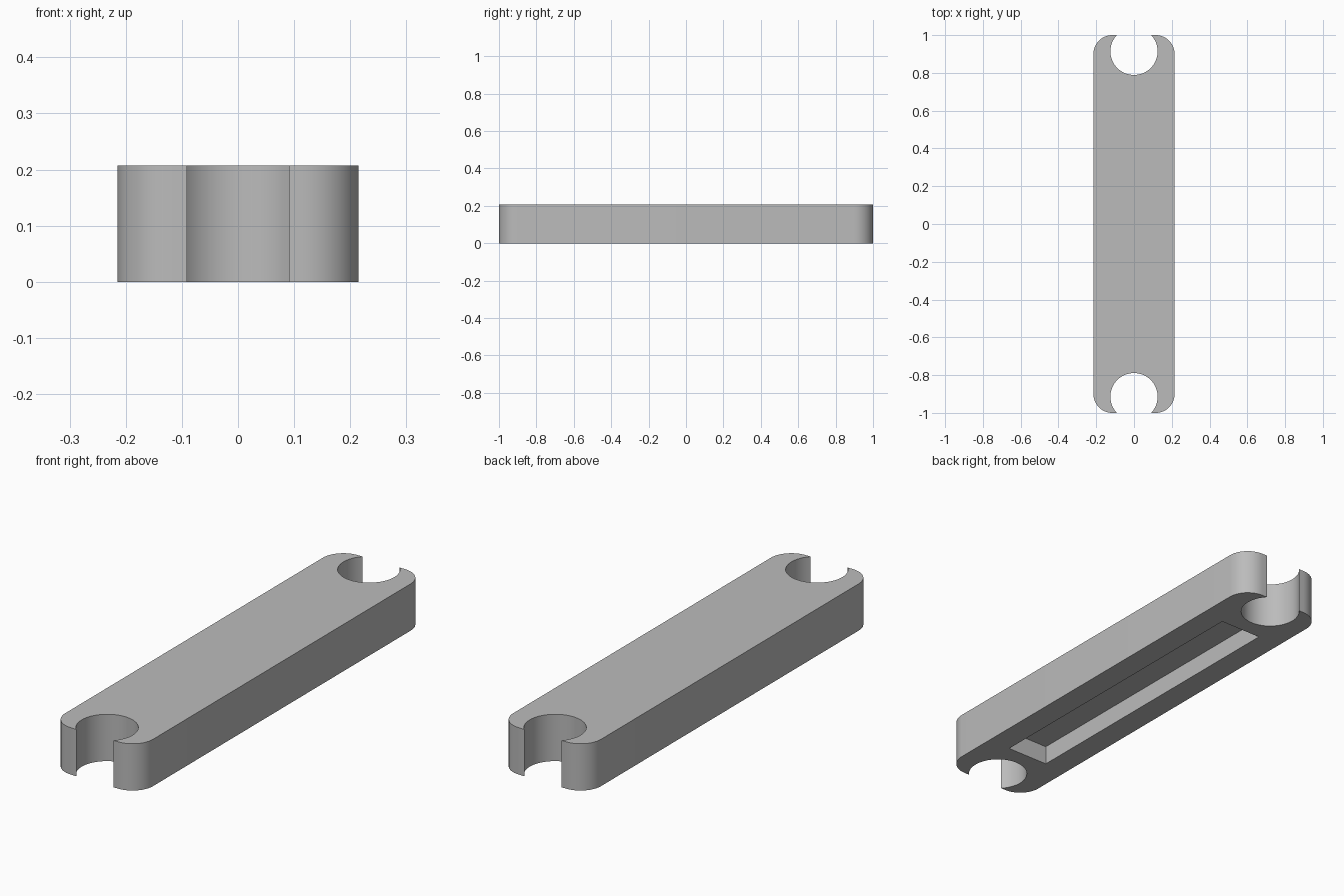
import bpy
import bmesh
from math import asin, cos, sin, pi

HALF_W, HALF_L, HEIGHT = 0.215, 1.0, 0.207
CORNER_R = 0.1
NOTCH_R, NOTCH_Y = 0.125, 0.914
POCKET = (0.103, 0.715, 0.085)   # half width, half length, depth

cube = bpy.data.objects.get("Cube")
if cube:
    bpy.data.objects.remove(cube, do_unlink=True)

grey = bpy.data.materials.new("plain grey")
grey.use_nodes = True
colour = (0.5, 0.5, 0.5, 1)
grey.diffuse_color = colour
grey.node_tree.nodes["Principled BSDF"].inputs["Base Color"].default_value = colour


def arc(cx, cy, r, start, end, steps):
    return [(cx + r * cos(start + (end - start) * i / steps),
             cy + r * sin(start + (end - start) * i / steps))
            for i in range(steps + 1)]


# Half outline at the back end: right corner, round notch, left corner
mouth = asin((HALF_L - NOTCH_Y) / NOTCH_R)
cx, cy = HALF_W - CORNER_R, HALF_L - CORNER_R
end_outline = (arc(cx, cy, CORNER_R, 0, pi / 2, 12)
               + arc(0, NOTCH_Y, NOTCH_R, mouth, -pi - mouth, 48)
               + arc(-cx, cy, CORNER_R, pi / 2, pi, 12))
outline = end_outline + [(-x, -y) for x, y in end_outline]

# Solid bar extruded from the outline
bm = bmesh.new()
base = bm.faces.new([bm.verts.new((x, y, 0)) for x, y in outline])
top = bmesh.ops.extrude_face_region(bm, geom=[base], use_keep_orig=True)
bmesh.ops.translate(bm, vec=(0, 0, HEIGHT),
                    verts=[g for g in top["geom"] if isinstance(g, bmesh.types.BMVert)])
bmesh.ops.recalc_face_normals(bm, faces=bm.faces)
mesh = bpy.data.meshes.new("bar_body")
bm.to_mesh(mesh)
bm.free()
body = bpy.data.objects.new("bar_body", mesh)
bpy.context.collection.objects.link(body)
mesh.materials.append(grey)

# Rectangular pocket cut into the underside
px, py, depth = POCKET
bpy.ops.mesh.primitive_cube_add(size=2, location=(0, 0, 0))
cutter = bpy.context.object
cutter.name = "pocket_cutter"
cutter.scale = (px, py, depth)
cutter.data.materials.append(grey)
cutter.hide_render = True
bpy.context.view_layer.update()

bpy.ops.object.select_all(action="DESELECT")
body.select_set(True)
bpy.context.view_layer.objects.active = body
cut = body.modifiers.new("underside_pocket", "BOOLEAN")
cut.operation = "DIFFERENCE"
cut.solver = "EXACT"
cut.object = cutter
bpy.ops.object.modifier_apply(modifier=cut.name)
bpy.data.objects.remove(cutter, do_unlink=True)
bpy.ops.object.shade_smooth_by_angle(angle=pi / 6)
